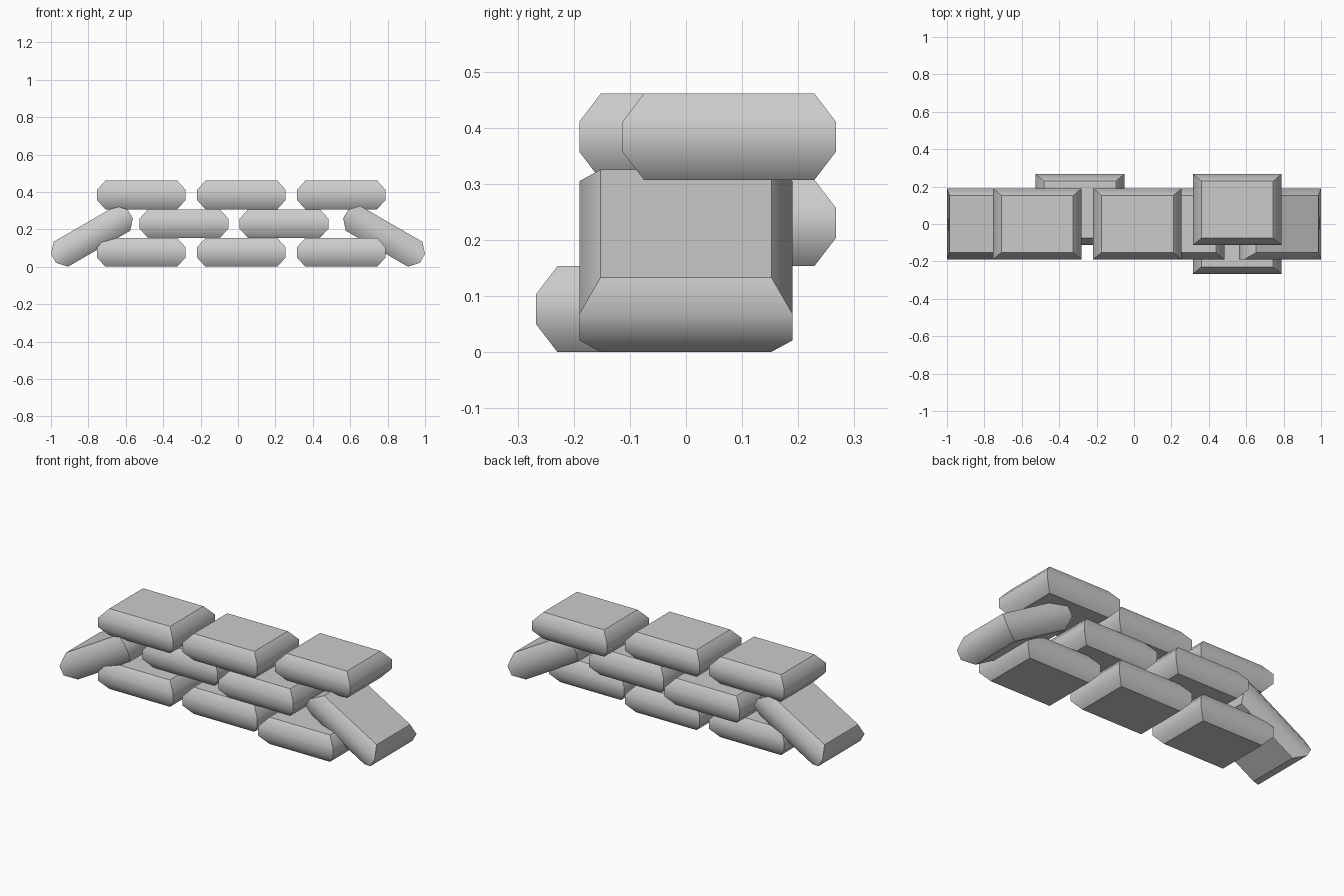
import bpy, bmesh, math

if "Cube" in bpy.data.objects:
    bpy.data.objects.remove(bpy.data.objects["Cube"])

HX, HY, HZ = 0.237, 0.19, 0.0768      # half size of one bag
INX, INY, BAND = 0.045, 0.038, 0.027  # bevel insets and half height of side band


def sandbag(name, x, y, z, tilt=0):
    # four stacked rectangular loops, bridged and capped
    bm = bmesh.new()
    loops = []
    for h, ix, iy in ((-HZ, INX, INY), (-BAND, 0, 0), (BAND, 0, 0), (HZ, INX, INY)):
        a, b = HX - ix, HY - iy
        loops.append([bm.verts.new((sx * a, sy * b, h))
                      for sx, sy in ((-1, -1), (1, -1), (1, 1), (-1, 1))])
    bm.faces.new(loops[0][::-1])
    bm.faces.new(loops[-1])
    for lo, up in zip(loops, loops[1:]):
        for i in range(4):
            j = (i + 1) % 4
            bm.faces.new((lo[i], lo[j], up[j], up[i]))
    mesh = bpy.data.meshes.new(name)
    bm.to_mesh(mesh)
    bm.free()
    ob = bpy.data.objects.new(name, mesh)
    bpy.context.collection.objects.link(ob)
    ob.location = (x, y, z)
    ob.rotation_euler = (0, math.radians(tilt), 0)
    # rounded sides, crisp top rim and corners
    bpy.ops.object.select_all(action='DESELECT')
    ob.select_set(True)
    bpy.context.view_layer.objects.active = ob
    bpy.ops.object.shade_smooth_by_angle(angle=math.radians(45))


# three staggered courses: (x, y) of each bag
courses = {
    "bottom": [(-0.517, 0), (0.018, 0), (0.552, -0.077)],
    "middle": [(-0.289, 0.077), (0.246, 0)],
    "top": [(-0.517, 0), (0.018, 0), (0.552, 0.077)],
}
for row, (label, spots) in enumerate(courses.items()):
    for i, (x, y) in enumerate(spots):
        sandbag(f"{label}_sandbag_{i + 1}", x, y, HZ * (2 * row + 1))

# leaning bags at both ends
for side, label in ((-1, "left"), (1, "right")):
    sandbag(f"{label}_leaning_sandbag", side * 0.781, 0, 0.163, side * 30)
